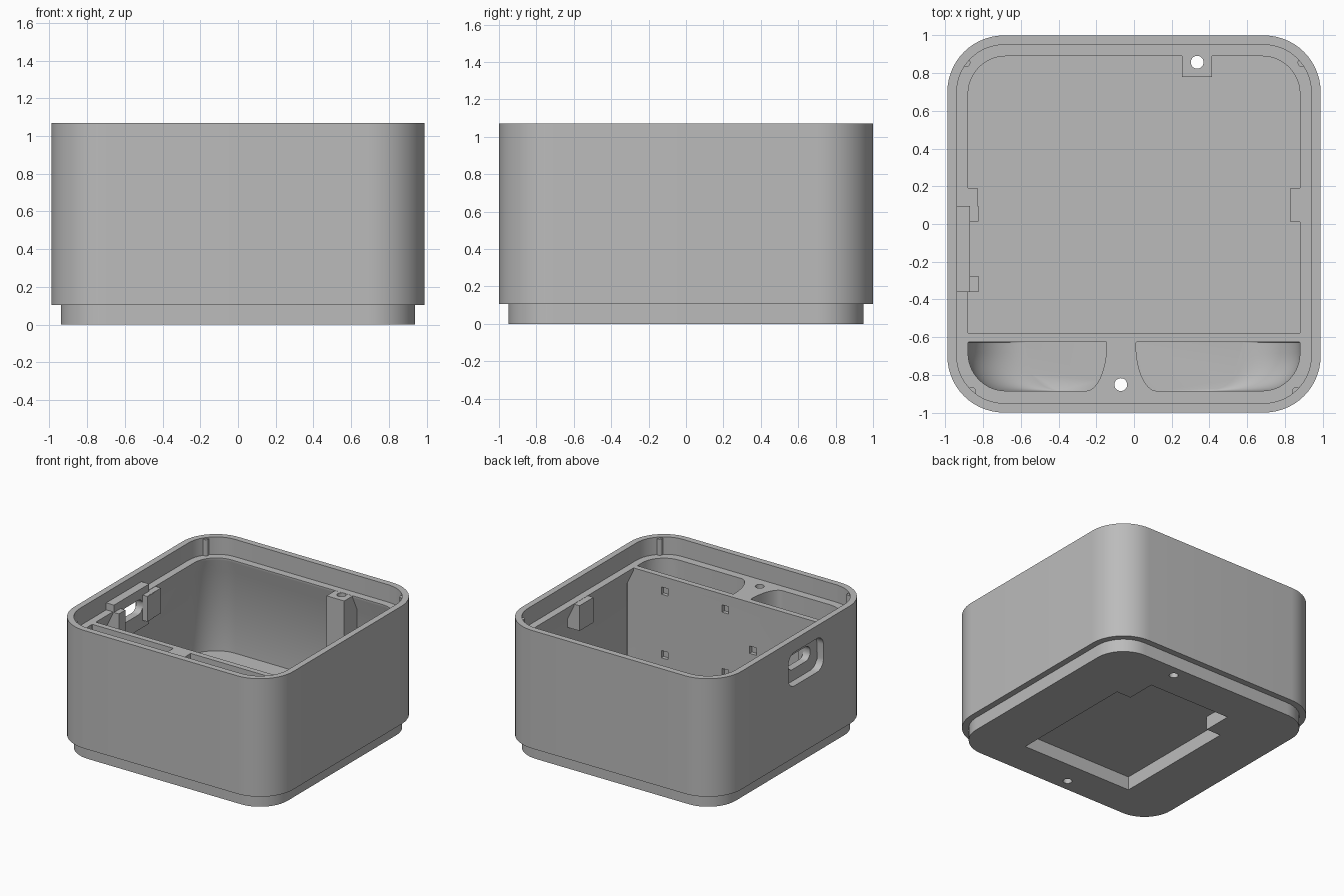
import bpy, bmesh, math

if "Cube" in bpy.data.objects:
    bpy.data.objects.remove(bpy.data.objects["Cube"])

grey = bpy.data.materials.new("plain grey")
grey.diffuse_color = (0.5, 0.5, 0.5, 1)
grey.use_nodes = True
grey.node_tree.nodes["Principled BSDF"].inputs["Base Color"].default_value = grey.diffuse_color


def outline(x0, x1, y0, y1, radii, n=14):
    """Rounded rectangle; radii in order front-left, front-right, back-right, back-left."""
    corners = [(x0, y0, 1, 1, 180), (x1, y0, -1, 1, 270), (x1, y1, -1, -1, 0), (x0, y1, 1, -1, 90)]
    pts = []
    for (cx, cy, sx, sy, a0), r in zip(corners, radii):
        rx, ry = r if isinstance(r, tuple) else (r, r)
        for i in range(n + 1):
            a = math.radians(a0 + 90 * i / n)
            pts.append((cx + sx * rx + rx * math.cos(a), cy + sy * ry + ry * math.sin(a)))
    return pts


def loft(name, layers):
    """Closed solid through stacked (outline, z) layers."""
    bm = bmesh.new()
    rings = [[bm.verts.new((x, y, z)) for x, y in pts] for pts, z in layers]
    for a, b in zip(rings, rings[1:]):
        for i in range(len(a)):
            j = (i + 1) % len(a)
            bm.faces.new((a[i], a[j], b[j], b[i]))
    bm.faces.new(rings[0][::-1])
    bm.faces.new(rings[-1])
    bmesh.ops.recalc_face_normals(bm, faces=bm.faces)
    me = bpy.data.meshes.new(name)
    bm.to_mesh(me)
    bm.free()
    ob = bpy.data.objects.new(name, me)
    bpy.context.collection.objects.link(ob)
    me.materials.append(grey)
    return ob


def box(name, x0, x1, y0, y1, z0, z1):
    pts = [(x0, y0), (x1, y0), (x1, y1), (x0, y1)]
    return loft(name, [(pts, z0), (pts, z1)])


def rod(name, x, y, r, z0, z1, n=32):
    pts = [(x + r * math.cos(2 * math.pi * i / n), y + r * math.sin(2 * math.pi * i / n)) for i in range(n)]
    return loft(name, [(pts, z0), (pts, z1)])


def slot_x(name, x0, x1, y0, y1, z0, z1, r):
    """Rounded slot running along x."""
    pts = outline(y0, y1, z0, z1, [r] * 4, 8)
    ob = loft(name, [(pts, x0), (pts, x1)])
    for v in ob.data.vertices:
        v.co = (v.co.z, v.co.x, v.co.y)
    return ob


def combine(body, tool, op):
    m = body.modifiers.new("cut", 'BOOLEAN')
    m.operation, m.object, m.solver = op, tool, 'EXACT'
    bpy.context.view_layer.objects.active = body
    bpy.ops.object.modifier_apply(modifier=m.name)
    bpy.data.objects.remove(tool)


def cut(tool):
    combine(body, tool, 'DIFFERENCE')


def add(tool):
    combine(body, tool, 'UNION')


FLOOR, LEDGE, TOP = 0.14, 0.928, 1.07

# outer shell with the stepped stacking lip
lip = outline(-0.94, 0.94, -0.95, 0.95, [0.25] * 4)
shell = outline(-0.99, 0.99, -1, 1, [0.3] * 4)
body = loft("enclosure", [(lip, 0), (lip, 0.105), (shell, 0.105), (shell, TOP)])

# top recess
cut(loft("recess", [(lip, LEDGE), (lip, 1.2)]))


# main cavity, narrowing under the ledge
def cavity(x, y, r):
    return outline(-x, x, -0.58, y, [0.003, 0.003, r, r])


wide, narrow = cavity(0.938, 0.948, 0.25), cavity(0.88, 0.89, 0.2)
cut(loft("cavity", [(wide, FLOOR), (wide, 0.79), (narrow, 0.91), (narrow, 1.0)]))

# two front pockets with curved floors toward the outer ends
R = 0.3
for side, inner in ((-1, -0.145), (1, 0.01)):
    layers = []
    for i in range(13):
        t = math.radians(90 * i / 12)
        outer = side * (0.88 - R + R * math.sin(t))
        big, small = (0.2, 0.2), (0.11, 0.25)
        radii = [big, small, 0.003, 0.003] if side < 0 else [small, big, 0.003, 0.003]
        layers.append((outline(min(outer, inner), max(outer, inner), -0.885, -0.627, radii),
                       FLOOR + R * (1 - math.cos(t))))
    layers.append((layers[-1][0], 1.0))
    cut(loft("pocket", layers))

# round opening and small square mounting holes in the divider
opening = rod("opening", 0.32, -0.555, 0.315, 0, 0.1, 48)
for v in opening.data.vertices:
    x, y, z = v.co
    v.co = (x, -0.655 + z, y + 0.555 + 0.555)
cut(opening)
for x, z in ((0.05, 0.81), (0.6, 0.81), (0.05, 0.29), (0.6, 0.29), (-0.2, 0.54)):
    cut(box("mount_hole", x - 0.03, x + 0.03, -0.61, -0.55, z - 0.03, z + 0.03))

# screw boss at the back
add(box("boss", 0.255, 0.415, 0.78, 0.96, FLOOR - 0.02, LEDGE - 0.001))

# side tabs under the ledge
for s in (-1, 1):
    a, b = sorted((s * 0.83, s * 0.95))
    add(box("tab", a, b, 0.01, 0.19, 0.72, LEDGE - 0.002))

# port block, its ears, the outer pocket and the through slot
add(box("port_block", -0.955, -0.87, -0.36, 0.095, 0.66, 0.985))
for y0, y1 in ((-0.36, -0.275), (0.012, 0.095)):
    add(box("port_ear", -0.88, -0.826, y0, y1, 0.72, 0.925))
cut(slot_x("port_pocket", -1.1, -0.93, -0.362, 0.09, 0.69, 0.965, 0.08))
cut(slot_x("port_slot", -1.0, -0.8, -0.275, 0.01, 0.785, 0.905, 0.055))

# stepped recess in the underside
cut(box("label_recess", -0.5, 0.5, -0.66, 0.4, -0.1, 0.11))
cut(box("label_recess_end", -0.37, 0.37, 0.3, 0.64, -0.1, 0.11))

# screw holes through the full height
for x, y in ((0.335, 0.858), (-0.07, -0.852)):
    cut(rod("screw_hole", x, y, 0.034, -0.1, 1.2))

# small alignment ridges in the recess corners
for sx in (-1, 1):
    for sy, deg in ((1, 38), (-1, 48)):
        a = math.radians(deg)
        add(rod("ridge", sx * (0.69 + 0.255 * math.cos(a)), sy * (0.70 + 0.255 * math.sin(a)),
                0.024, LEDGE - 0.01, TOP - 0.01, 12))

bpy.ops.object.select_all(action='DESELECT')
body.select_set(True)
bpy.context.view_layer.objects.active = body
bpy.ops.object.shade_smooth_by_angle(angle=math.radians(30))
